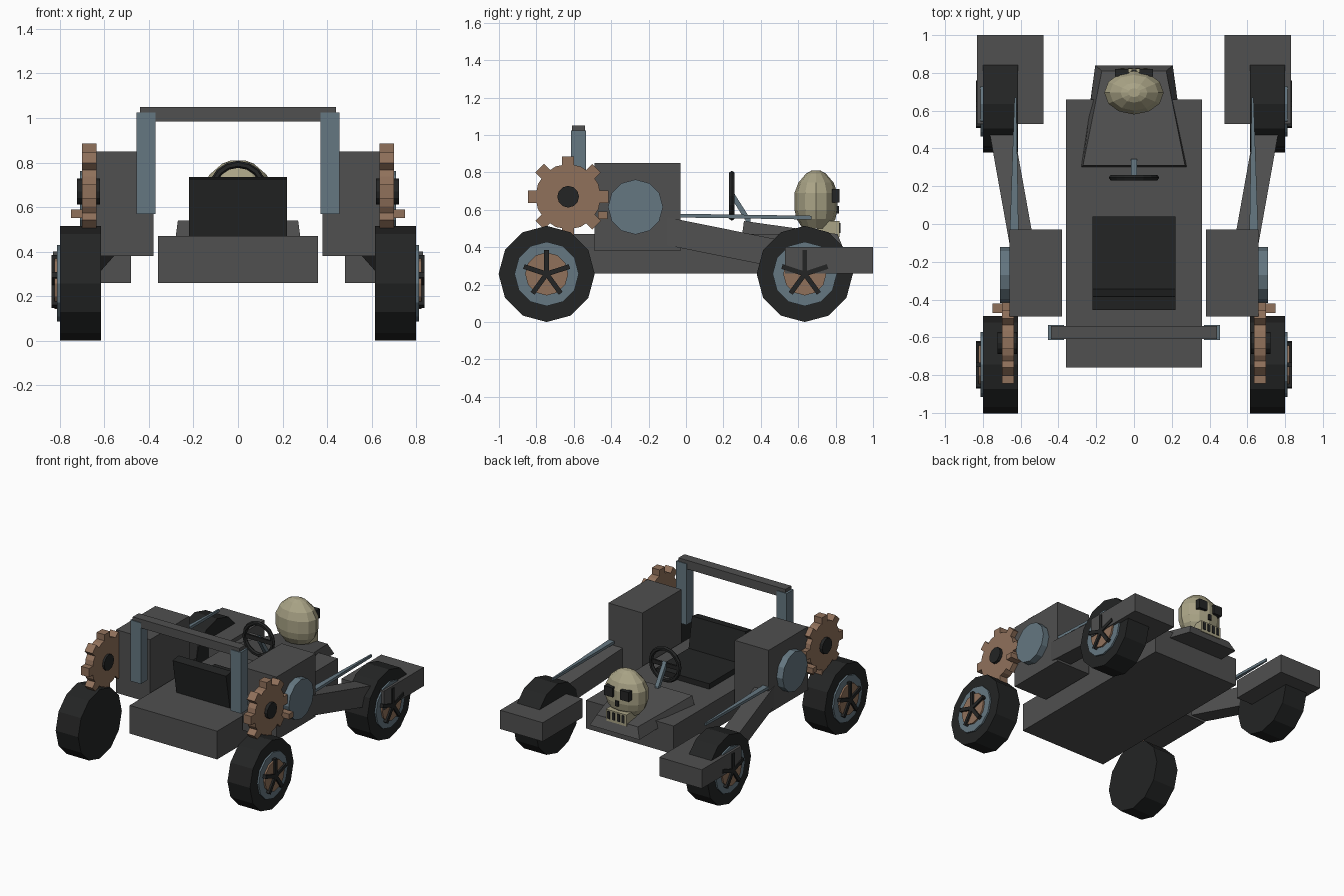
import bpy, bmesh, math
from mathutils import Vector, Matrix

if "Cube" in bpy.data.objects:
    bpy.data.objects.remove(bpy.data.objects["Cube"])


def material(name, rgb):
    m = bpy.data.materials.new(name)
    m.diffuse_color = (*rgb, 1)
    m.use_nodes = True
    m.node_tree.nodes["Principled BSDF"].inputs["Base Color"].default_value = m.diffuse_color
    return m


GREY = material("body grey", (0.08, 0.08, 0.08))
BLACK = material("rubber black", (0.017, 0.018, 0.018))
RUST = material("rust brown", (0.28, 0.165, 0.105))
STEEL = material("blue steel", (0.13, 0.185, 0.22))
BONE = material("bone", (0.40, 0.37, 0.24))


def finish(name, bm, mat):
    bmesh.ops.recalc_face_normals(bm, faces=bm.faces)
    me = bpy.data.meshes.new(name)
    bm.to_mesh(me)
    bm.free()
    me.materials.append(mat)
    ob = bpy.data.objects.new(name, me)
    bpy.context.collection.objects.link(ob)
    return ob


def prism(name, a, b, mat):
    """Hexahedron between two matching four-point ends."""
    bm = bmesh.new()
    va = [bm.verts.new(p) for p in a]
    vb = [bm.verts.new(p) for p in b]
    bm.faces.new(va)
    bm.faces.new(vb)
    for i in range(4):
        j = (i + 1) % 4
        bm.faces.new((va[i], va[j], vb[j], vb[i]))
    return finish(name, bm, mat)


def box(name, x, y, z, mat):
    ring = lambda h: [(x[0], y[0], h), (x[1], y[0], h), (x[1], y[1], h), (x[0], y[1], h)]
    return prism(name, ring(z[0]), ring(z[1]), mat)


def beam(name, p, q, size_p, size_q, mat):
    """Beam along y with a width and height at each end."""
    def end(c, s):
        return [(c[0] + i * s[0] / 2, c[1], c[2] + k * s[1] / 2)
                for i, k in ((-1, -1), (1, -1), (1, 1), (-1, 1))]
    return prism(name, end(p, size_p), end(q, size_q), mat)


def disc(name, x, y, z, r, mat, sides=12):
    """Cylinder along x between x[0] and x[1]."""
    bm = bmesh.new()
    bmesh.ops.create_cone(bm, cap_ends=True, segments=sides, radius1=r, radius2=r,
                          depth=x[1] - x[0])
    bm.transform(Matrix.Translation(((x[0] + x[1]) / 2, y, z)) @ Matrix.Rotation(math.pi / 2, 4, 'Y'))
    return finish(name, bm, mat)


def radial_bars(name, count, x, y, z, r0, r1, width, mat):
    """Bars radiating about the x axis, the first one pointing up."""
    bm = bmesh.new()
    for i in range(count):
        m = (Matrix.Translation(((x[0] + x[1]) / 2, y, z))
             @ Matrix.Rotation(2 * math.pi * i / count, 4, 'X')
             @ Matrix.Translation((0, 0, (r0 + r1) / 2))
             @ Matrix.Diagonal((x[1] - x[0], width, r1 - r0, 1)))
        bmesh.ops.create_cube(bm, size=1, matrix=m)
    return finish(name, bm, mat)


def mirrored(ob):
    """Copy a right-hand part to the left."""
    me = ob.data.copy()
    me.transform(Matrix.Scale(-1, 4, (1, 0, 0)))
    me.flip_normals()
    other = bpy.data.objects.new(ob.name + "_left", me)
    bpy.context.collection.objects.link(other)


# chassis and sloped nose
box("chassis", (-0.36, 0.36), (-0.76, 0.66), (0.26, 0.47), GREY)
prism("nose",
      [(-0.28, 0.30, 0.465), (0.28, 0.30, 0.465), (0.205, 0.84, 0.395), (-0.205, 0.84, 0.395)],
      [(-0.27, 0.31, 0.54), (0.27, 0.31, 0.54), (0.17, 0.81, 0.47), (-0.17, 0.81, 0.47)], GREY)

# seat
box("seat_cushion", (-0.22, 0.22), (-0.40, 0.04), (0.46, 0.51), BLACK)
prism("seat_back",
      [(-0.22, -0.41, 0.47), (0.22, -0.41, 0.47), (0.22, -0.34, 0.48), (-0.22, -0.34, 0.48)],
      [(-0.22, -0.455, 0.725), (0.22, -0.455, 0.725), (0.22, -0.385, 0.735), (-0.22, -0.385, 0.735)],
      BLACK)

# steering wheel and column
bpy.ops.mesh.primitive_torus_add(major_segments=16, minor_segments=6, major_radius=0.117,
                                 minor_radius=0.016, location=(0, 0.245, 0.675),
                                 rotation=(math.pi / 2, 0, 0))
wheel = bpy.context.object
wheel.name = "steering_wheel"
wheel.data.materials.append(BLACK)
box("steering_spoke", (-0.11, 0.11), (0.238, 0.252), (0.66, 0.69), BLACK)
beam("steering_column", (0, 0.25, 0.675), (0, 0.345, 0.525), (0.03, 0.05), (0.03, 0.05), STEEL)

# roll bar
box("roll_bar", (-0.44, 0.44), (-0.61, -0.54), (0.985, 1.05), GREY)

# parts that come in pairs
pairs = [
    box("roll_bar_post", (0.37, 0.455), (-0.615, -0.535), (0.57, 1.025), STEEL),
    box("side_engine", (0.38, 0.66), (-0.49, -0.03), (0.38, 0.85), GREY),
    disc("engine_cap", (0.65, 0.71), -0.27, 0.615, 0.147, STEEL),
    box("front_fender", (0.48, 0.83), (0.53, 1.0), (0.26, 0.40), GREY),
    beam("swing_arm", (0.595, -0.10, 0.485), (0.715, 0.57, 0.35), (0.13, 0.15), (0.13, 0.15), GREY),
    beam("push_rod", (0.635, -0.12, 0.57), (0.628, 0.67, 0.558), (0.05, 0.02), (0.01, 0.02), STEEL),
    disc("gear", (0.635, 0.70), -0.63, 0.67, 0.175, RUST, 16),
    radial_bars("gear_teeth", 8, (0.635, 0.70), -0.63, 0.67, 0.15, 0.215, 0.065, RUST),
    box("gear_peg", (0.60, 0.75), (-0.47, -0.42), (0.55, 0.59), RUST),
    disc("gear_hub", (0.62, 0.722), -0.63, 0.67, 0.058, BLACK),
]
for label, y in (("rear", -0.745), ("front", 0.635)):
    pairs += [
        disc(label + "_tyre", (0.615, 0.80), y, 0.257, 0.257, BLACK),
        disc(label + "_rim", (0.78, 0.812), y, 0.257, 0.172, STEEL),
        disc(label + "_hub", (0.79, 0.824), y, 0.257, 0.115, RUST),
        radial_bars(label + "_spokes", 5, (0.80, 0.837), y, 0.257, 0.0, 0.128, 0.026, BLACK),
    ]
for part in pairs:
    mirrored(part)

# skull ornament: stacked elliptical rings
bm = bmesh.new()
rings = []
for z, r in ((0.50, 0.62), (0.55, 0.90), (0.60, 1.0), (0.69, 1.0), (0.745, 0.82), (0.795, 0.45), (0.81, 0.2)):
    rings.append([bm.verts.new((0.157 * r * math.cos(i * math.pi / 6),
                                0.695 + 0.115 * r * math.sin(i * math.pi / 6), z)) for i in range(12)])
for a, b in zip(rings, rings[1:]):
    for i in range(12):
        bm.faces.new((a[i], a[(i + 1) % 12], b[(i + 1) % 12], b[i]))
bm.faces.new(rings[0])
bm.faces.new(rings[-1])
finish("skull", bm, BONE)
box("skull_jaw", (-0.085, 0.085), (0.70, 0.822), (0.455, 0.54), BONE)
for s in (-1, 1):
    box("skull_eye", (s * 0.065 - 0.035, s * 0.065 + 0.035), (0.78, 0.82), (0.64, 0.71), BLACK)
box("skull_nose", (-0.012, 0.012), (0.79, 0.817), (0.58, 0.62), BLACK)
for i in range(4):
    x = -0.06 + 0.04 * i
    box("skull_tooth_gap", (x - 0.011, x + 0.011), (0.82, 0.827), (0.475, 0.53), BLACK)
